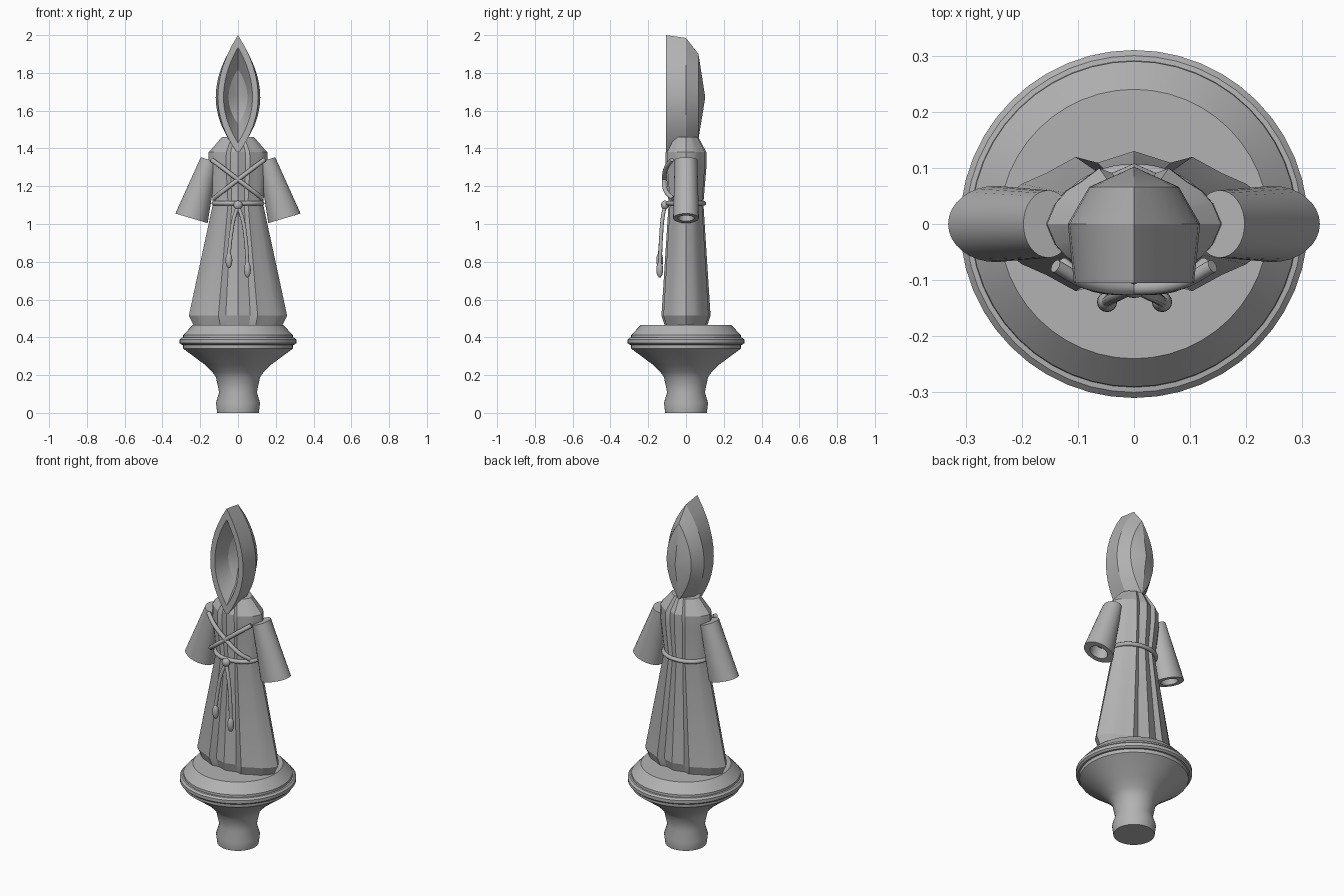
import bpy
import bmesh
from math import sin, cos, pi, radians
from mathutils import Vector

cube = bpy.data.objects.get("Cube")
if cube:
    bpy.data.objects.remove(cube, do_unlink=True)

stone = bpy.data.materials.new("grey_stone")
stone.use_nodes = True
GREY = (0.45, 0.45, 0.45, 1)
stone.diffuse_color = GREY
bsdf = next(n for n in stone.node_tree.nodes if n.type == 'BSDF_PRINCIPLED')
bsdf.inputs["Base Color"].default_value = GREY


def finish(obj, angle=30):
    """Give the part its colour and smooth its gentle edges."""
    obj.data.materials.clear()
    obj.data.materials.append(stone)
    bpy.ops.object.select_all(action='DESELECT')
    obj.select_set(True)
    bpy.context.view_layer.objects.active = obj
    bpy.ops.object.shade_smooth_by_angle(angle=radians(angle))
    return obj


def loft(name, rings, angle=30):
    """Skin a list of equal rings; open end rings are capped."""
    bm = bmesh.new()
    loops = [[bm.verts.new(p) for p in ring] for ring in rings]
    n = len(loops[0])
    for a, b in zip(loops, loops[1:]):
        for i in range(n):
            j = (i + 1) % n
            bm.faces.new((a[i], a[j], b[j], b[i]))
    for end in (loops[0], loops[-1]):
        if (end[0].co - end[n // 2].co).length > 1e-4:
            bm.faces.new(end)
    bmesh.ops.remove_doubles(bm, verts=bm.verts, dist=1e-5)
    bmesh.ops.recalc_face_normals(bm, faces=bm.faces)
    mesh = bpy.data.meshes.new(name)
    bm.to_mesh(mesh)
    bm.free()
    obj = bpy.data.objects.new(name, mesh)
    bpy.context.collection.objects.link(obj)
    return finish(obj, angle)


def circle(rx, ry, n):
    return [(rx * cos(2 * pi * i / n), ry * sin(2 * pi * i / n)) for i in range(n)]


def cord(name, points, radius=0.012, cyclic=False):
    """Round cord through the given points."""
    curve = bpy.data.curves.new(name, 'CURVE')
    curve.dimensions = '3D'
    curve.bevel_depth = radius
    curve.bevel_resolution = 3
    curve.use_fill_caps = True
    curve.resolution_u = 6
    spline = curve.splines.new('BEZIER')
    spline.bezier_points.add(len(points) - 1)
    for bp, p in zip(spline.bezier_points, points):
        bp.co = p
        bp.handle_left_type = bp.handle_right_type = 'AUTO'
    spline.use_cyclic_u = cyclic
    obj = bpy.data.objects.new(name, curve)
    bpy.context.collection.objects.link(obj)
    bpy.ops.object.select_all(action='DESELECT')
    obj.select_set(True)
    bpy.context.view_layer.objects.active = obj
    bpy.ops.object.convert(target='MESH')
    return finish(bpy.context.object, 40)


def ball(name, location, size):
    bpy.ops.mesh.primitive_uv_sphere_add(segments=16, ring_count=10, radius=1, location=location)
    obj = bpy.context.object
    obj.name = name
    obj.scale = size
    return finish(obj, 60)


# Turned pedestal
pedestal = [(0.11, 0), (0.117, 0.052), (0.1, 0.11), (0.117, 0.19), (0.135, 0.215),
            (0.175, 0.255), (0.29, 0.34), (0.291, 0.36), (0.3, 0.361), (0.31, 0.37),
            (0.31, 0.388), (0.3, 0.398), (0.291, 0.399), (0.29, 0.412), (0.24, 0.465)]
loft("pedestal", [[(x, y, z) for x, y in circle(r, r, 48)] for r, z in pedestal])

# Pleated robe: a quarter section mirrored to all sides, scaled at each height
quarter = [(0, 1), (0.25, 0.84), (0.4, 0.92), (0.6, 0.7), (0.77, 0.55), (0.9, 0.34)]
half = [(1, 0)] + [(x, y) for x, y in reversed(quarter)]
half += [(-x, y) for x, y in quarter[1:]]
section = half + [(-x, -y) for x, y in half]
levels = [(0.465, 0.235, 0.113), (0.515, 0.26, 0.13), (1.11, 0.132, 0.092),
          (1.3, 0.158, 0.108), (1.38, 0.155, 0.108), (1.46, 0.085, 0.065)]
loft("robe", [[(x * sx, y * sy, z) for x, y in section] for z, sx, sy in levels], 20)


# Pointed hood with a hollow opening
def leaf(y, width, up, down, n=12):
    ts = [-1 + 2 * i / n for i in range(n + 1)]
    side = [(width * (1 - t * t), t) for t in ts]
    outline = side + [(-x, t) for x, t in reversed(side[1:-1])]
    return [(x, y, 1.67 + t * (up if t > 0 else down)) for x, t in outline]


loft("hood", [
    leaf(0.102, 0, 0, 0),
    leaf(0.066, 0.08, 0.23, 0.22),
    leaf(0.0, 0.118, 0.315, 0.29),
    leaf(-0.105, 0.107, 0.33, 0.3),
    leaf(-0.105, 0.077, 0.265, 0.24),
    leaf(-0.02, 0.05, 0.15, 0.14),
    leaf(0.02, 0, 0, 0)], 25)

# Flared sleeves, recessed at the cuff
for side, s in (("left", 1), ("right", -1)):
    top = Vector((0.153 * s, 0, 1.34))
    axis = Vector((0.093 * s, 0, -0.31))
    across = Vector((0.958 * s, 0, 0.287))
    rings = []
    for rx, ry, d in ((0.046, 0.06, 0), (0.089, 0.068, 1), (0.052, 0.042, 1), (0.045, 0.038, 0.8)):
        rings.append([top + axis * d + across * x + Vector((0, y, 0))
                      for x, y in circle(rx, ry, 32)])
    loft(side + "_sleeve", rings)

# Crossed chest cords
for side, s in (("left", 1), ("right", -1)):
    cord(side + "_chest_cord", [(0.14 * s, -0.075, 1.34), (0.085 * s, -0.104, 1.3),
                                (0, -0.115, 1.235), (-0.085 * s, -0.104, 1.17),
                                (-0.128 * s, -0.07, 1.135)])

# Belt cord and knot
cord("belt", [(x, y, 1.11) for x, y in circle(0.128, 0.095, 12)], 0.012, True)
ball("belt_knot", (0, -0.112, 1.1), (0.024, 0.02, 0.024))

# Hanging cord ends with tassels
for side, x, z in (("left", 0.05, 0.79), ("right", -0.048, 0.84)):
    cord(side + "_hanging_cord", [(0, -0.112, 1.095), (x * 0.45, -0.124, 1.03),
                                  (x * 0.8, -0.132, 0.93), (x, -0.138, z)], 0.01)
    ball(side + "_tassel", (x, -0.139, z - 0.032), (0.018, 0.018, 0.042))
